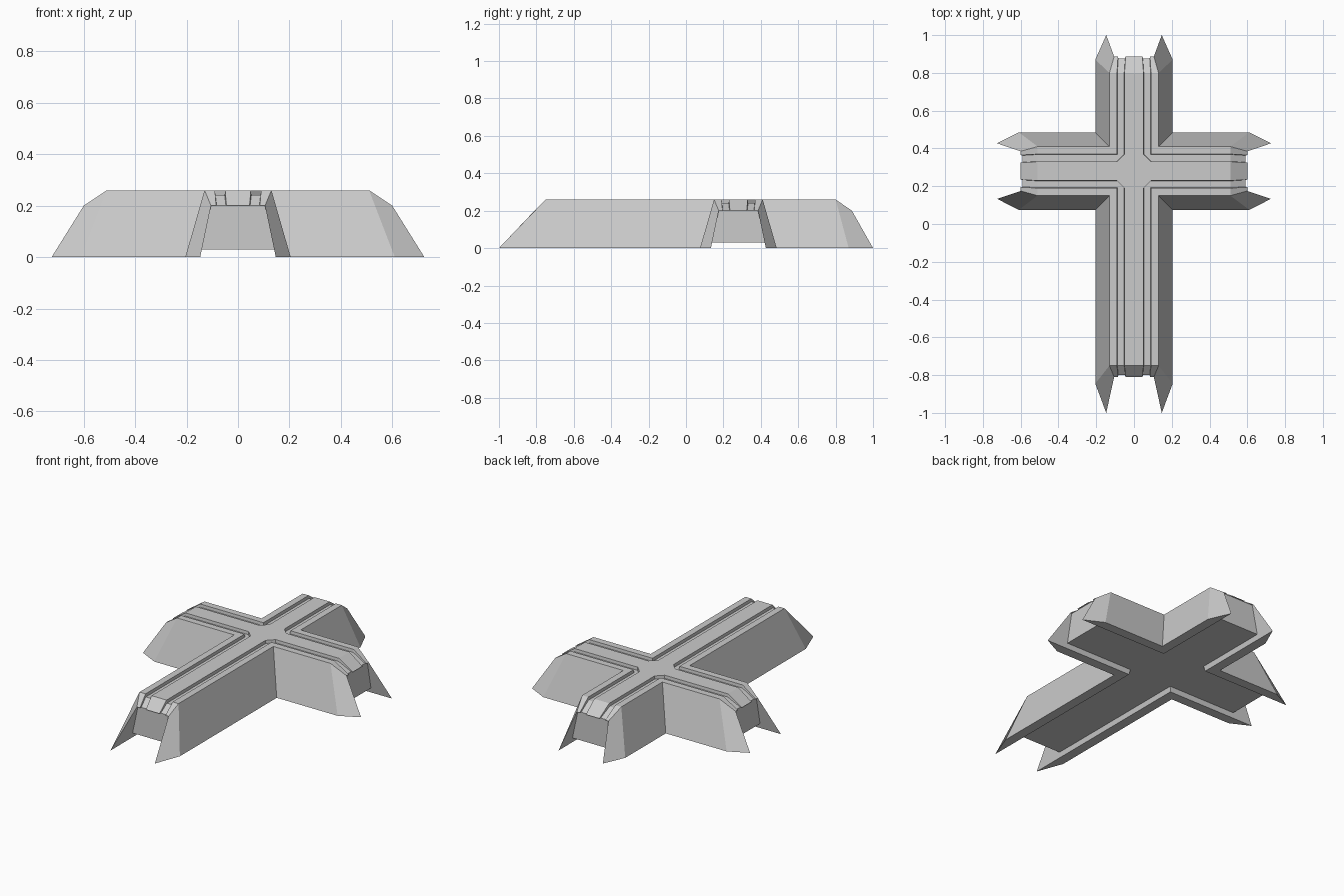
import bpy, bmesh
from mathutils import Vector

if "Cube" in bpy.data.objects:
    bpy.data.objects.remove(bpy.data.objects["Cube"])

Z, LIP, FLOOR = 0.26, 0.20, 0.03     # top, end lip and underside heights
DEPTH = 0.018                        # groove depth
CENTRE = Vector((0, 0.28, 0))        # where the arms cross

bm = bmesh.new()


def half_arm(along, across, top, lip, corner, tip):
    """One half of an arm: u runs along the arm, v runs across it."""
    def face(*pts):
        bm.faces.new([bm.verts.new(CENTRE + along * u + across * v + Vector((0, 0, z)))
                      for u, v, z in pts])

    g = Z - DEPTH
    back = lip - 0.01
    # flat top: centre strip, groove walls and floor, outer strip
    face((0, 0, Z), (top, 0, Z), (top, .05, Z), (.09, .05, Z), (.07, .07, Z))
    face((top, .05, Z), (.09, .05, Z), (.09, .052, g), (top, .052, g))
    face((.09, .05, Z), (.07, .07, Z), (.071, .071, g), (.09, .052, g))
    face((top, .052, g), (.09, .052, g), (.071, .071, g), (.088, .088, g), (top, .088, g))
    face((.09, .09, Z), (top, .09, Z), (top, .088, g), (.088, .088, g))
    face((.09, .09, Z), (top, .09, Z), (top, .13, Z), (.13, .13, Z))
    # sloping end with the groove carried down it
    face((top, 0, Z), (lip, 0, LIP), (lip, .045, LIP), (top, .05, Z))
    face((top, .05, Z), (lip, .045, LIP), (back, .047, LIP), (top, .052, g))
    face((top, .052, g), (back, .047, LIP), (back, .083, LIP), (top, .088, g))
    face((top, .09, Z), (lip, .085, LIP), (back, .083, LIP), (top, .088, g))
    face((top, .09, Z), (lip, .085, LIP), (lip, .105, LIP), (top, .13, Z))
    # small ledges under the lip, then the upright end wall
    face((lip, 0, LIP), (lip, .045, LIP), (back, .047, LIP), (back, 0, LIP))
    face((lip, .085, LIP), (lip, .105, LIP), (back, .105, LIP), (back, .083, LIP))
    face((back, 0, LIP), (back, .047, LIP), (back, .083, LIP), (back, .105, LIP),
         (back, .141, FLOOR), (back, 0, FLOOR))
    # leaning outer wall and pointed wing
    face((.13, .13, Z), (top, .13, Z), (corner, .205, 0), (.205, .205, 0))
    face((top, .13, Z), (lip, .105, LIP), (tip, .147, 0), (corner, .205, 0))
    face((lip, .105, LIP), (tip, .147, 0), (back, .147, 0), (back, .141, FLOOR), (back, .105, LIP))
    # underside and its raised rim
    face((0, 0, FLOOR), (back, 0, FLOOR), (back, .141, FLOOR), (.141, .141, FLOOR))
    face((.141, .141, FLOOR), (back, .141, FLOOR), (back, .147, 0), (.147, .147, 0))
    face((.147, .147, 0), (back, .147, 0), (tip, .147, 0), (corner, .205, 0), (.205, .205, 0))


X, Y = Vector((1, 0, 0)), Vector((0, 1, 0))
side = (.51, .60, .61, .725)
arms = [(X, Y, side), (-X, Y, side),
        (Y, X, (.52, .607, .59, .72)),
        (-Y, X, (1.03, 1.09, 1.125, 1.28))]
for along, across, size in arms:
    for s in (1, -1):
        half_arm(along, across * s, *size)

bmesh.ops.remove_doubles(bm, verts=bm.verts, dist=0.0005)
bmesh.ops.recalc_face_normals(bm, faces=bm.faces)
mesh = bpy.data.meshes.new("grooved_cross")
bm.to_mesh(mesh)
bm.free()
bpy.context.collection.objects.link(bpy.data.objects.new("grooved_cross", mesh))
